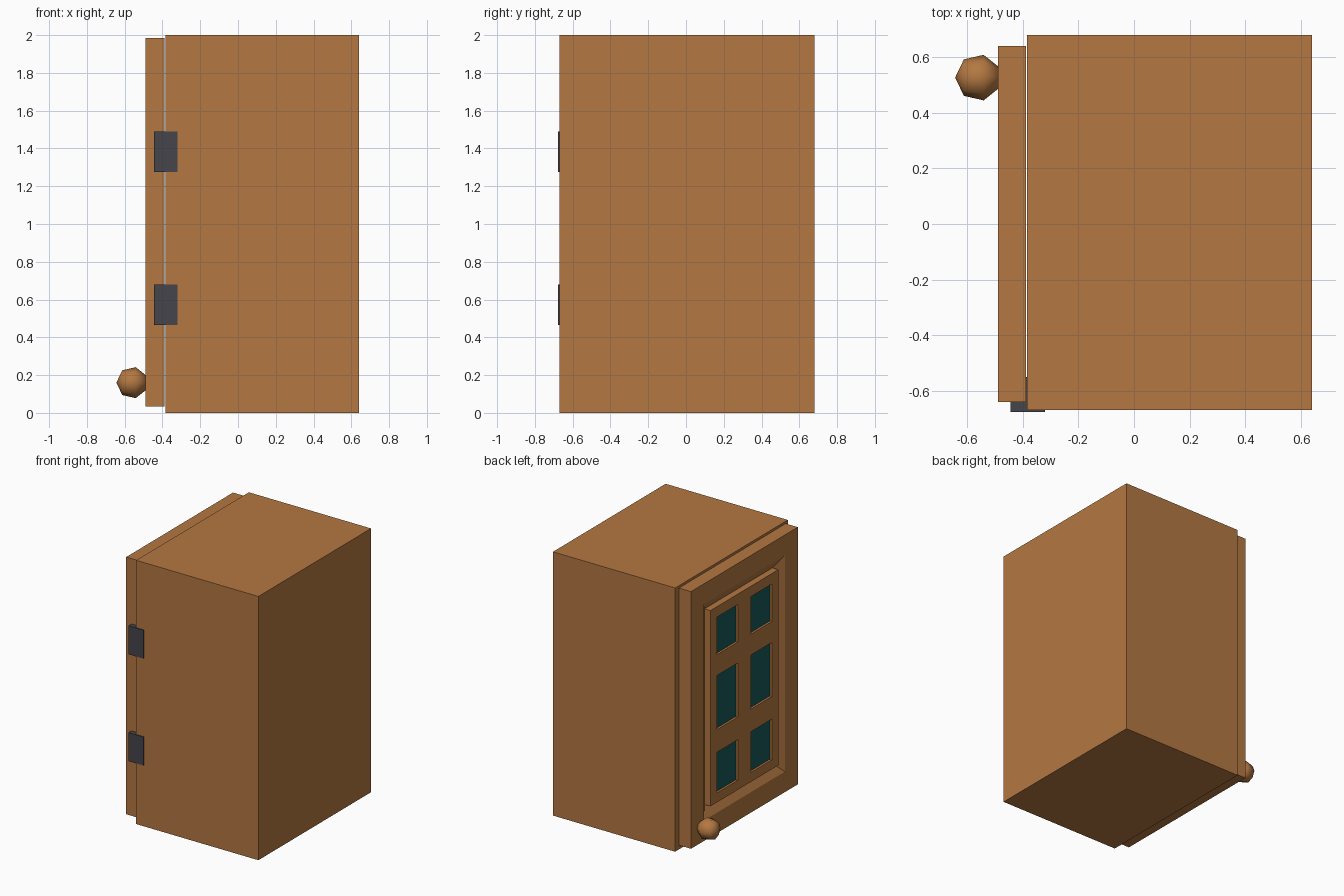
import bpy, bmesh, math
from mathutils import Vector, Matrix

if "Cube" in bpy.data.objects:
    bpy.data.objects.remove(bpy.data.objects["Cube"])


def material(name, rgb):
    m = bpy.data.materials.new(name)
    m.diffuse_color = (*rgb, 1.0)
    m.use_nodes = True
    m.node_tree.nodes["Principled BSDF"].inputs["Base Color"].default_value = m.diffuse_color
    return m


WOOD = material("warm_wood", (0.456, 0.188, 0.054))
GLASS = material("dark_teal_glass", (0.009, 0.10, 0.093))
METAL = material("dark_metal", (0.058, 0.058, 0.07))


def finish(bm, name, *mats):
    me = bpy.data.meshes.new(name)
    bm.to_mesh(me)
    bm.free()
    for m in mats:
        me.materials.append(m)
    ob = bpy.data.objects.new(name, me)
    bpy.context.collection.objects.link(ob)
    return ob


def box_mesh(lo, hi):
    lo, hi = Vector(lo), Vector(hi)
    bm = bmesh.new()
    mat = Matrix.Translation((lo + hi) / 2) @ Matrix.Diagonal((*(hi - lo), 1.0))
    bmesh.ops.create_cube(bm, size=1, matrix=mat)
    bm.normal_update()
    return bm


# Cabinet body
finish(box_mesh((-0.385, -0.67, 0), (0.64, 0.68, 2)), "cabinet_body", WOOD)

# Door: sloped moulding around a raised panel
bm = box_mesh((-0.49, -0.64, 0.035), (-0.389, 0.64, 1.985))
panel = min(bm.faces, key=lambda f: f.calc_center_median().x)
for thickness, depth in ((0.155, 0), (0.078, -0.05), (0, 0.05)):
    bmesh.ops.inset_individual(bm, faces=[panel], thickness=thickness,
                               depth=depth, use_even_offset=True)
    bm.normal_update()

# Window panes: slice the panel into a grid, then sink the pane cells
columns = [(-0.329, -0.078), (0.078, 0.329)]
rows = [(0.34, 0.648), (0.82, 1.23), (1.388, 1.673)]


def panel_faces():
    return [f for f in bm.faces if f.normal.x < -0.99
            and abs(f.calc_center_median().y) < 0.407
            and all(abs(v.co.y) < 0.42 for v in f.verts)]


def slice_panel(co, normal):
    faces = panel_faces()
    edges = {e for f in faces for e in f.edges}
    verts = {v for f in faces for v in f.verts}
    bmesh.ops.bisect_plane(bm, geom=faces + list(edges) + list(verts),
                           plane_co=co, plane_no=normal)
    bm.normal_update()


for y in sum(columns, ()):
    slice_panel((0, y, 0), (0, 1, 0))
for z in sum(rows, ()):
    slice_panel((0, 0, z), (0, 0, 1))


def is_pane(f):
    c = f.calc_center_median()
    return (any(a < c.y < b for a, b in columns)
            and any(a < c.z < b for a, b in rows))


panes = [f for f in panel_faces() if is_pane(f)]
bmesh.ops.inset_individual(bm, faces=panes, thickness=0, depth=-0.016)
for f in panes:
    f.material_index = 1
finish(bm, "door", WOOD, GLASS)

# Hinges
for name, z in (("lower_hinge", 0.572), ("upper_hinge", 1.382)):
    finish(box_mesh((-0.445, -0.677, z - 0.108), (-0.32, -0.55, z + 0.108)),
           name, METAL)

# Door knob: half of a seven-sided outline turned around the x axis
bm = bmesh.new()
centre, r = Vector((-0.56, 0.527, 0.16)), 0.084
angles = [math.pi * (1 - 2 * i / 7) for i in range(4)]
pts = [centre + Vector((r * math.cos(a), 0, r * math.sin(a))) for a in angles]
pts.append(Vector((pts[-1].x, centre.y, centre.z)))
vs = [bm.verts.new(p) for p in pts]
es = [bm.edges.new(p) for p in zip(vs, vs[1:])]
bmesh.ops.spin(bm, geom=vs + es, cent=centre, axis=(1, 0, 0),
               angle=2 * math.pi, steps=8)
bmesh.ops.remove_doubles(bm, verts=bm.verts, dist=0.0005)
bmesh.ops.recalc_face_normals(bm, faces=bm.faces)
for f in bm.faces:
    f.smooth = True
finish(bm, "door_knob", WOOD)
